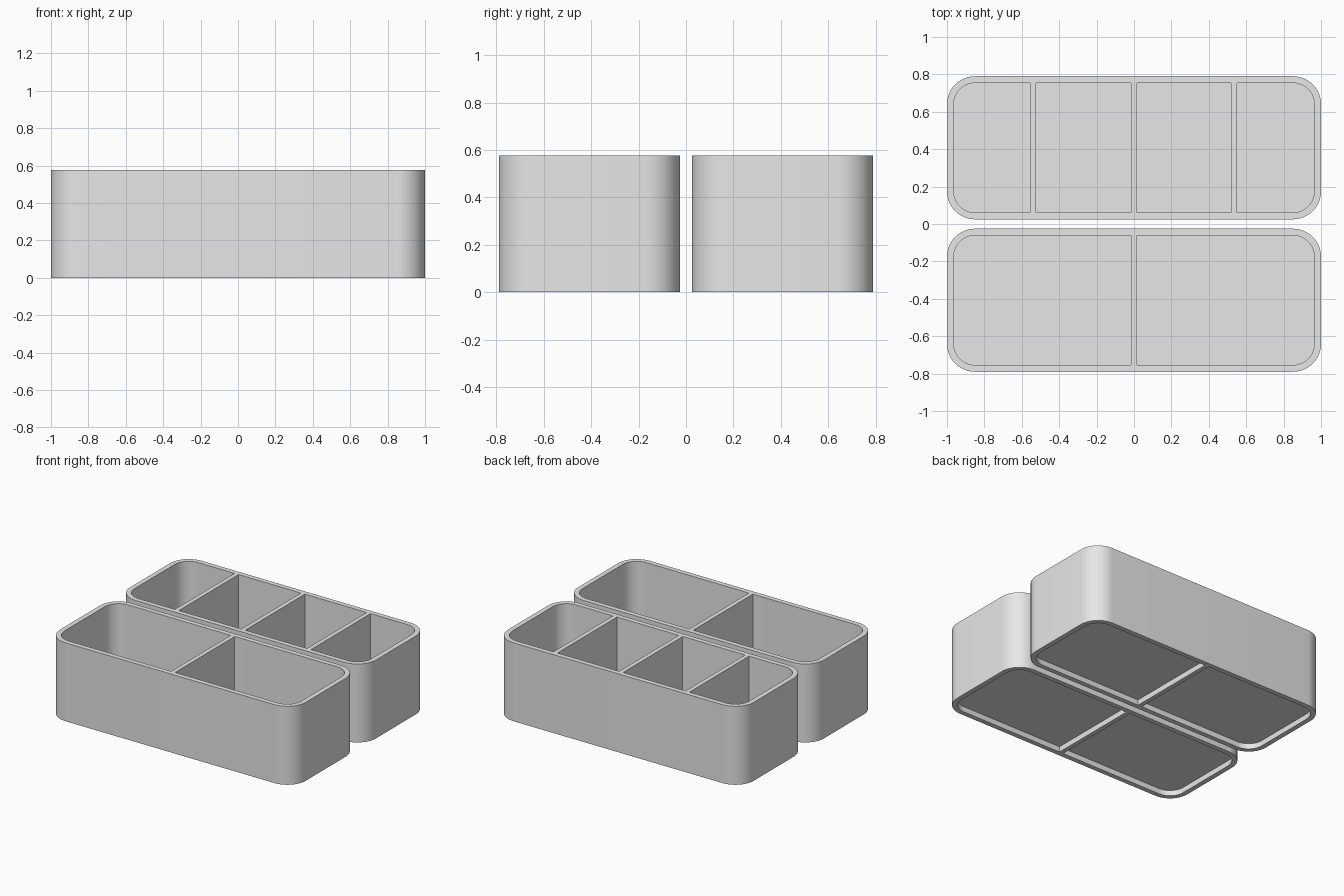
import bpy, bmesh, math

HEIGHT = 0.577
WALL = 0.036
RADIUS = 0.15
FLOOR_LOW, FLOOR_TOP = 0.04, 0.075
Y_NEAR, Y_FAR = 0.025, 0.79

if "Cube" in bpy.data.objects:
    bpy.data.objects.remove(bpy.data.objects["Cube"], do_unlink=True)

grey = bpy.data.materials.new("plain grey")
grey.use_nodes = True
colour = (0.8, 0.8, 0.8, 1)
grey.diffuse_color = colour
grey.node_tree.nodes["Principled BSDF"].inputs["Base Color"].default_value = colour


def outline(x0, x1, y0, y1, r_left, r_right, steps=12):
    """Rectangle whose left and right corners are rounded separately."""
    pts = []
    corners = [(x1, y1, -1, -1, r_right), (x0, y1, 1, -1, r_left),
               (x0, y0, 1, 1, r_left), (x1, y0, -1, 1, r_right)]
    for i, (x, y, sx, sy, r) in enumerate(corners):
        if r == 0:
            pts.append((x, y))
            continue
        for k in range(steps + 1):
            a = math.pi / 2 * (i + k / steps)
            pts.append((x + sx * r + r * math.cos(a), y + sy * r + r * math.sin(a)))
    return pts


def add_prism(bm, pts, z0, z1):
    low = [bm.verts.new((x, y, z0)) for x, y in pts]
    high = [bm.verts.new((x, y, z1)) for x, y in pts]
    bm.faces.new(low[::-1])
    bm.faces.new(high)
    n = len(pts)
    for i in range(n):
        j = (i + 1) % n
        bm.faces.new((low[i], low[j], high[j], high[i]))


def add_cells(bm, y0, y1, dividers, z0, z1):
    """Row of pockets inside the wall, separated by the given dividers."""
    end = 1 - WALL
    r = RADIUS - WALL
    half = 0.016
    starts = [-end] + [d + half for d in dividers]
    stops = [d - half for d in dividers] + [end]
    for i, (a, b) in enumerate(zip(starts, stops)):
        pts = outline(a, b, y0 + WALL, y1 - WALL,
                      r if i == 0 else 0, r if i == len(dividers) else 0)
        add_prism(bm, pts, z0, z1)


def make_object(name, bm):
    mesh = bpy.data.meshes.new(name)
    bm.to_mesh(mesh)
    bm.free()
    obj = bpy.data.objects.new(name, mesh)
    bpy.context.collection.objects.link(obj)
    return obj


def make_tray(name, y0, y1, dividers):
    # Solid rounded block
    bm = bmesh.new()
    add_prism(bm, outline(-1, 1, y0, y1, RADIUS, RADIUS), 0, HEIGHT)
    tray = make_object(name, bm)
    tray.data.materials.append(grey)

    # Compartments above the floor, shallow ribbed recess below it
    bm = bmesh.new()
    add_cells(bm, y0, y1, dividers, FLOOR_TOP, HEIGHT + 0.1)
    add_cells(bm, y0, y1, [0], -0.1, FLOOR_LOW)
    cutter = make_object(name + "_cutter", bm)
    cutter.data.materials.append(grey)
    cutter.hide_render = True

    cut = tray.modifiers.new("compartments", "BOOLEAN")
    cut.operation = "DIFFERENCE"
    cut.solver = "EXACT"
    cut.object = cutter
    bpy.ops.object.select_all(action="DESELECT")
    tray.select_set(True)
    bpy.context.view_layer.objects.active = tray
    bpy.ops.object.modifier_apply(modifier=cut.name)
    bpy.data.objects.remove(cutter, do_unlink=True)
    bpy.ops.object.shade_smooth_by_angle(angle=math.radians(30))


make_tray("front_tray", -Y_FAR, -Y_NEAR, [0])
make_tray("back_tray", Y_NEAR, Y_FAR, [-0.54, 0, 0.535])
